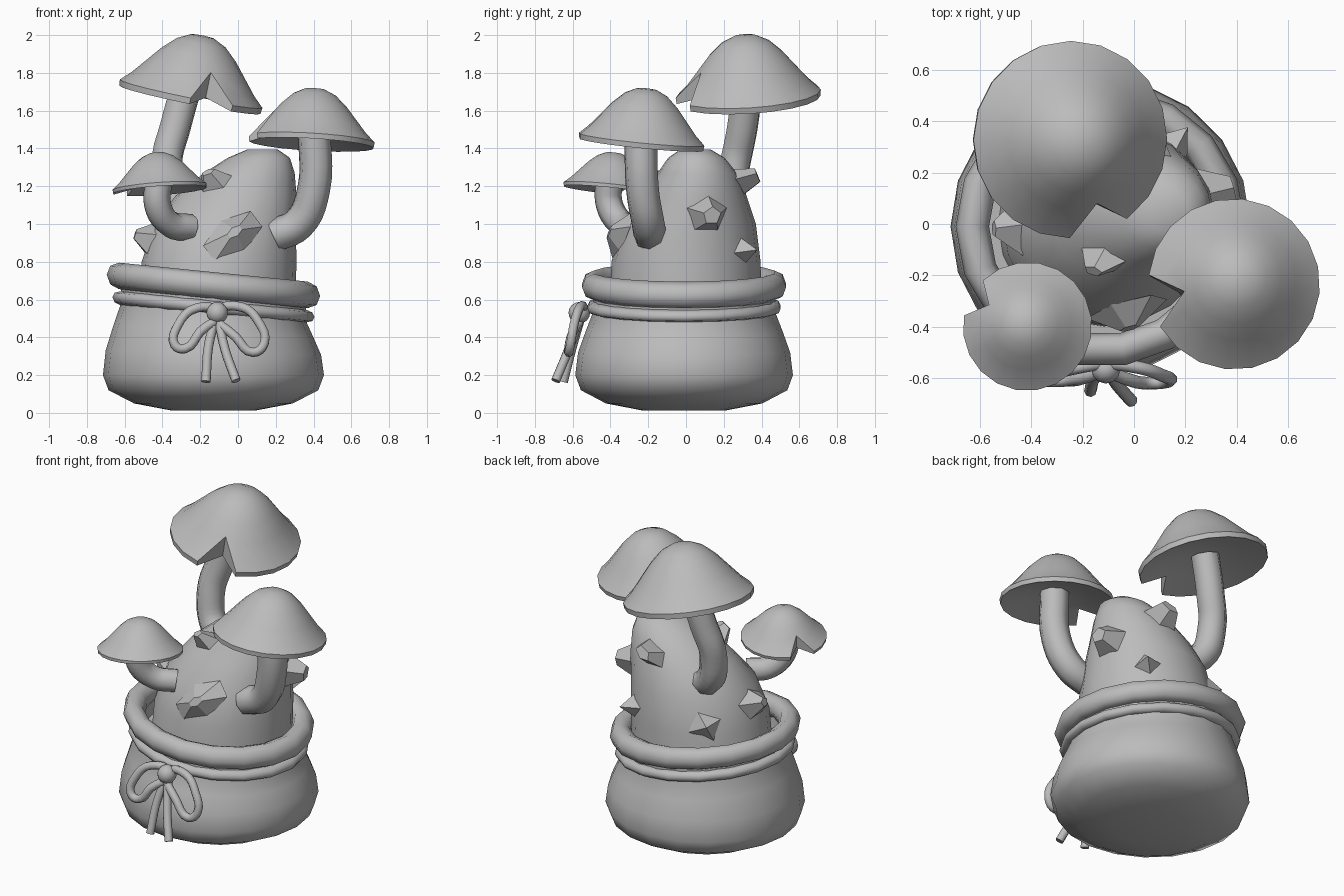
import bpy, bmesh, math
from mathutils import Vector, Matrix

cube = bpy.data.objects.get("Cube")
if cube:
    bpy.data.objects.remove(cube, do_unlink=True)

clay = bpy.data.materials.new("grey clay")
clay.use_nodes = True
clay.diffuse_color = (0.5, 0.5, 0.5, 1)
clay.node_tree.nodes["Principled BSDF"].inputs["Base Color"].default_value = (0.5, 0.5, 0.5, 1)


def finish(obj, angle=45):
    obj.data.materials.clear()
    obj.data.materials.append(clay)
    bpy.ops.object.select_all(action='DESELECT')
    obj.select_set(True)
    bpy.context.view_layer.objects.active = obj
    if angle:
        bpy.ops.object.shade_smooth_by_angle(angle=math.radians(angle))
    return obj


def add_mesh(name, bm, angle=45):
    bmesh.ops.recalc_face_normals(bm, faces=bm.faces)
    mesh = bpy.data.meshes.new(name)
    bm.to_mesh(mesh)
    bm.free()
    obj = bpy.data.objects.new(name, mesh)
    bpy.context.collection.objects.link(obj)
    return finish(obj, angle)


def loft(name, rings, angle=45, closed=False):
    """Skin a list of equal rings; cap the ends unless the loop closes."""
    bm = bmesh.new()
    rows = [[bm.verts.new(p) for p in ring] for ring in rings]
    n = len(rows[0])
    pairs = list(zip(rows, rows[1:])) + ([(rows[-1], rows[0])] if closed else [])
    for a, b in pairs:
        for i in range(n):
            j = (i + 1) % n
            bm.faces.new((a[i], a[j], b[j], b[i]))
    if not closed:
        bm.faces.new(rows[0])
        bm.faces.new(rows[-1])
    bmesh.ops.remove_doubles(bm, verts=bm.verts, dist=0.0005)
    return add_mesh(name, bm, angle)


def ellipse(cx, cy, z, rx, ry, n):
    turns = [2 * math.pi * i / n for i in range(n)]
    return [Vector((cx + rx * math.cos(t), cy + ry * math.sin(t), z)) for t in turns]


def tube(name, points, radius, cyclic=False, res=5):
    """Smooth round tube through the points."""
    curve = bpy.data.curves.new(name, 'CURVE')
    curve.dimensions = '3D'
    curve.bevel_depth = radius
    curve.bevel_resolution = 2
    curve.resolution_u = res
    curve.use_fill_caps = True
    spline = curve.splines.new('BEZIER')
    spline.bezier_points.add(len(points) - 1)
    for bp, co in zip(spline.bezier_points, points):
        bp.co = co
        bp.handle_left_type = bp.handle_right_type = 'AUTO'
    spline.use_cyclic_u = cyclic
    obj = bpy.data.objects.new(name, curve)
    bpy.context.collection.objects.link(obj)
    bpy.ops.object.select_all(action='DESELECT')
    obj.select_set(True)
    bpy.context.view_layer.objects.active = obj
    bpy.ops.object.convert(target='MESH')
    return finish(bpy.context.object, 50)


# Sack body, folding inward at the mouth
SX, SY = -0.13, -0.01


def lean(p, amount=0.1):
    """Raise the mouth on one side and at the front and back edges."""
    return -amount * (p[0] - SX) * min(1, max(0, (p[2] - 0.25) / 0.3))


sack_profile = [(0.012, 0.22), (0.05, 0.42), (0.12, 0.555), (0.2, 0.585), (0.32, 0.57),
                (0.43, 0.53), (0.52, 0.495), (0.6, 0.49), (0.68, 0.5), (0.7, 0.46), (0.56, 0.44)]
sack_rings = [ellipse(SX, SY, z, r, r * 0.985, 20) for z, r in sack_profile]
for ring in sack_rings:
    for p in ring:
        p.z += lean(p)
loft("sack", sack_rings)


# Rolled rim and drawstring: elliptical sections swept round the mouth
def band(name, z, radius, half_w, half_h, n=18):
    rings = []
    for i in range(n):
        t = 2 * math.pi * i / n
        ring = []
        for k in range(8):
            a = 2 * math.pi * k / 8
            r = radius + half_w * math.cos(a)
            p = Vector((SX + r * math.cos(t), SY + r * 0.97 * math.sin(t), z + half_h * math.sin(a)))
            p.z += lean(p)
            ring.append(p)
        rings.append(ring)
    loft(name, rings, 60, closed=True)


band("rolled_rim", 0.675, 0.5, 0.065, 0.07)
band("drawstring", 0.56, 0.495, 0.04, 0.034)

# Bow: knot, two loops and two tails
bpy.ops.mesh.primitive_uv_sphere_add(segments=12, ring_count=8, radius=0.057, location=(-0.11, -0.565, 0.53))
bpy.context.object.name = "bow_knot"
finish(bpy.context.object, 60)
knot = (-0.11, -0.55, 0.53)
tube("bow_loop_right", [knot, (-0.22, -0.56, 0.555), (-0.32, -0.59, 0.46), (-0.335, -0.61, 0.36),
                        (-0.28, -0.61, 0.34), (-0.2, -0.6, 0.43)], 0.025, True, 4)
tube("bow_loop_left", [knot, (0.02, -0.56, 0.56), (0.11, -0.59, 0.48), (0.14, -0.61, 0.37),
                       (0.08, -0.62, 0.32), (-0.01, -0.61, 0.4)], 0.025, True, 4)
tube("bow_tail_right", [knot, (-0.155, -0.6, 0.36), (-0.17, -0.65, 0.165)], 0.025)
tube("bow_tail_left", [knot, (-0.07, -0.62, 0.34), (-0.01, -0.69, 0.17)], 0.025)

# Leaning mound that fills the sack: z, centre x, centre y, half widths
mound = [(0.5, -0.12, 0.0, 0.42, 0.4), (0.8, -0.1, 0.0, 0.41, 0.395), (1.0, -0.07, 0.02, 0.375, 0.35),
         (1.15, -0.01, 0.05, 0.32, 0.27), (1.27, 0.06, 0.06, 0.24, 0.21),
         (1.35, 0.11, 0.055, 0.165, 0.15), (1.395, 0.13, 0.05, 0.08, 0.08)]
loft("mound", [ellipse(cx, cy, z, rx, ry, 20) for z, cx, cy, rx, ry in mound], 60)


def on_mound(deg, z):
    for a, b in zip(mound, mound[1:]):
        if a[0] <= z <= b[0]:
            f = (z - a[0]) / (b[0] - a[0])
            _, cx, cy, rx, ry = [u + (v - u) * f for u, v in zip(a, b)]
            t = math.radians(deg)
            return Vector((cx + rx * math.cos(t), cy + ry * math.sin(t), z))


# Faceted warts: angle, height, sides, radius, top radius, depth, roll, stretch
warts = [("front", -82, 0.94, 6, 0.12, 0.03, 0.08, 40, 1.45),
         ("left", 15, 1.05, 5, 0.115, 0.05, 0.12, 0, 1),
         ("back_left", 52, 0.86, 4, 0.085, 0, 0.11, 10, 1),
         ("back_right", 130, 0.86, 4, 0.11, 0, 0.07, 20, 1),
         ("right", 184, 0.92, 5, 0.11, 0.03, 0.1, 0, 1.1),
         ("back_top", 88, 1.22, 5, 0.1, 0.05, 0.12, 0, 1),
         ("front_top", -125, 1.22, 5, 0.085, 0.03, 0.1, 30, 1.1)]
for label, deg, z, sides, r, top, depth, roll, stretch in warts:
    out = on_mound(deg, z + 0.04) - on_mound(deg, z - 0.04)
    t = math.radians(deg)
    side = Vector((-math.sin(t), math.cos(t), 0))
    up = out.normalized()
    normal = side.cross(up).normalized()
    frame = Matrix((side, up, normal)).transposed().to_4x4()
    bm = bmesh.new()
    bmesh.ops.create_cone(bm, cap_ends=True, segments=sides, radius1=r, radius2=max(top, 0.001), depth=depth)
    bm.transform(Matrix.Translation(on_mound(deg, z) + normal * depth * 0.3) @ frame
                 @ Matrix.Rotation(math.radians(roll), 4, 'Z') @ Matrix.Diagonal((stretch, 0.95, 1, 1)))
    add_mesh(label + "_wart", bm, 0)


# Mushroom caps with one notch; top profile, then the hollow underside
def cap(name, centre, radius, height, slope, notch_deg, notch_r, n=20):
    upper = [(0.02, 1), (0.16, 0.985), (0.34, 0.88), (0.52, 0.68), (0.7, 0.42), (0.86, 0.19), (1, 0.03)]
    under = [(0.99, -0.07), (0.88, -0.03), (0.6, 0.08), (0.3, 0.16), (0.02, 0.18)]

    def height_at(profile, r):
        pts = sorted(profile)
        for (r0, h0), (r1, h1) in zip(pts, pts[1:]):
            if r0 <= r <= r1:
                return h0 + (h1 - h0) * (r - r0) / (r1 - r0)

    normal = Vector((-slope[0], -slope[1], 1))
    place = Matrix.Translation(centre) @ Vector((0, 0, 1)).rotation_difference(normal).to_matrix().to_4x4()
    rings = []
    for profile in (upper, under):
        for r, h in profile:
            ring = []
            for i in range(n):
                rr, hh = r, h
                if i == 0 and r > notch_r:
                    rr, hh = notch_r, height_at(profile, notch_r)
                t = math.radians(notch_deg) + 2 * math.pi * i / n
                ring.append(place @ Vector((rr * radius * math.cos(t), rr * radius * math.sin(t), hh * height)))
            rings.append(ring)
    loft(name, rings, 50)


cap("large_cap", (-0.25, 0.33, 1.68), 0.385, 0.325, (-0.2, 0.06), -72, 0.66)
cap("medium_cap", (0.39, -0.235, 1.44), 0.335, 0.28, (-0.06, -0.1), 192, 0.62)
cap("small_cap", (-0.415, -0.4, 1.19), 0.252, 0.19, (0.07, -0.1), 152, 0.65)

# Curved stems
tube("large_stem", [(-0.18, 0.16, 1.07), (-0.32, 0.22, 1.12), (-0.375, 0.26, 1.32),
                    (-0.33, 0.3, 1.52), (-0.27, 0.325, 1.74)], 0.085)
tube("medium_stem", [(0.19, -0.19, 0.94), (0.32, -0.2, 1.0), (0.4, -0.23, 1.18),
                     (0.405, -0.24, 1.49)], 0.088)
tube("small_stem", [(-0.25, -0.27, 0.98), (-0.36, -0.34, 1.0), (-0.425, -0.405, 1.1),
                    (-0.42, -0.41, 1.23)], 0.072)
